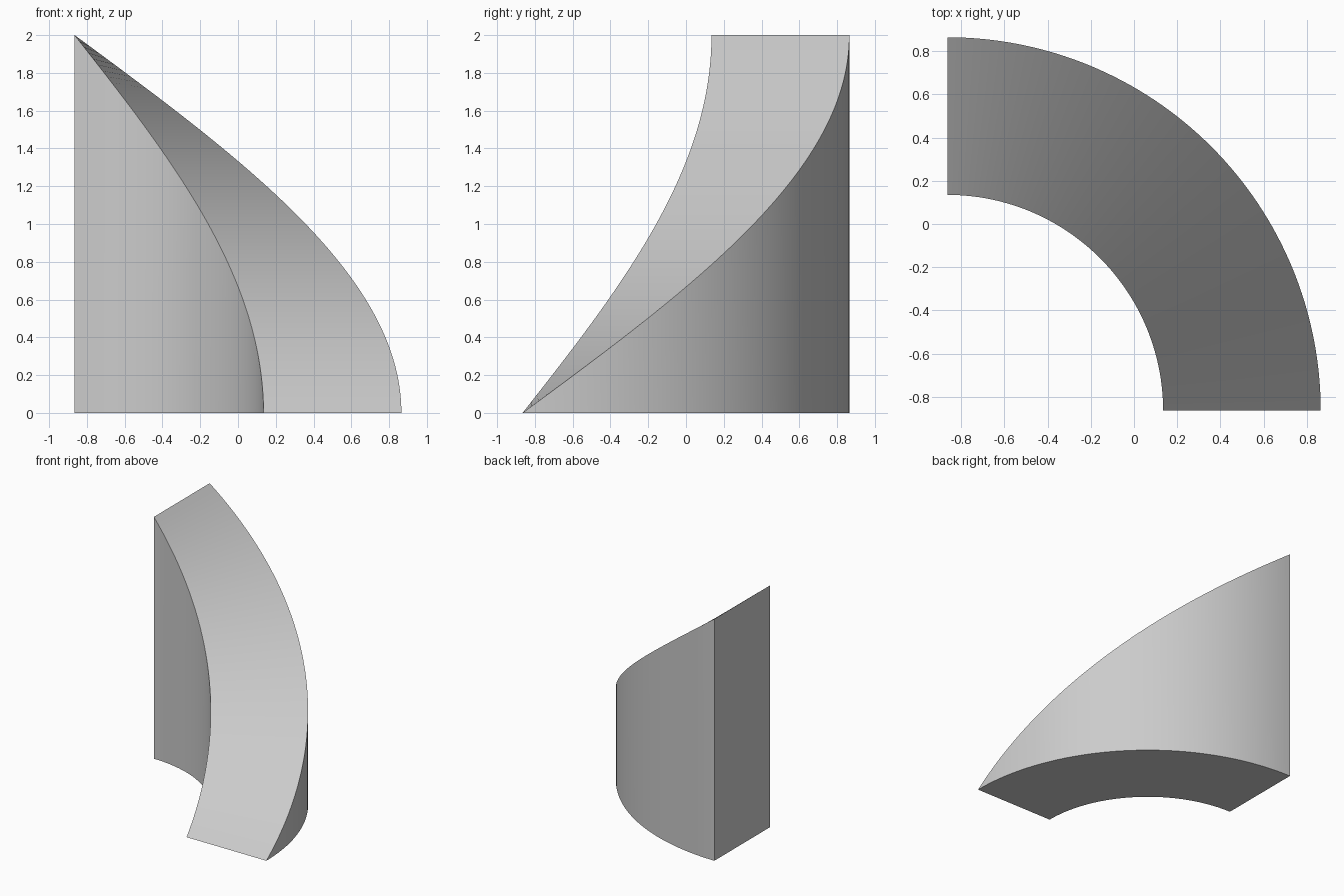
import bpy
import bmesh
from math import cos, sin, pi, radians

cube = bpy.data.objects.get("Cube")
if cube:
    bpy.data.objects.remove(cube, do_unlink=True)

INNER, OUTER, HEIGHT, STEPS = 1.0, 1.73, 2.0, 64
CENTRE = -OUTER / 2

# Plain grey material
grey = bpy.data.materials.new("light_grey")
grey.use_nodes = True
colour = (0.6, 0.6, 0.6, 1)
grey.diffuse_color = colour
grey.node_tree.nodes["Principled BSDF"].inputs["Base Color"].default_value = colour

# Quarter-turn ramp: a wall section swept round, rising evenly with the angle
bm = bmesh.new()


def point(radius, angle, z):
    return bm.verts.new((CENTRE + radius * cos(angle), CENTRE + radius * sin(angle), z))


def section(step):
    """Corners in order: inner bottom, outer bottom, outer top, inner top."""
    angle = step / STEPS * pi / 2
    low = [point(r, angle, 0) for r in (INNER, OUTER)]
    if step == 0:  # the ramp meets the ground in a single edge
        return low + low[::-1]
    return low + [point(r, angle, HEIGHT * step / STEPS) for r in (OUTER, INNER)]


sections = [section(i) for i in range(STEPS + 1)]
for a, b in zip(sections, sections[1:]):
    for i in range(4):
        j = (i + 1) % 4
        corners = dict.fromkeys((a[i], a[j], b[j], b[i]))
        bm.faces.new(list(corners))
bm.faces.new(sections[-1])  # tall end wall
bmesh.ops.recalc_face_normals(bm, faces=bm.faces)

mesh = bpy.data.meshes.new("curved_ramp")
bm.to_mesh(mesh)
bm.free()
mesh.materials.append(grey)
ramp = bpy.data.objects.new("curved_ramp", mesh)
bpy.context.collection.objects.link(ramp)

# Smooth walls and slope with crisp rims
bpy.ops.object.select_all(action="DESELECT")
ramp.select_set(True)
bpy.context.view_layer.objects.active = ramp
bpy.ops.object.shade_smooth_by_angle(angle=radians(30))
